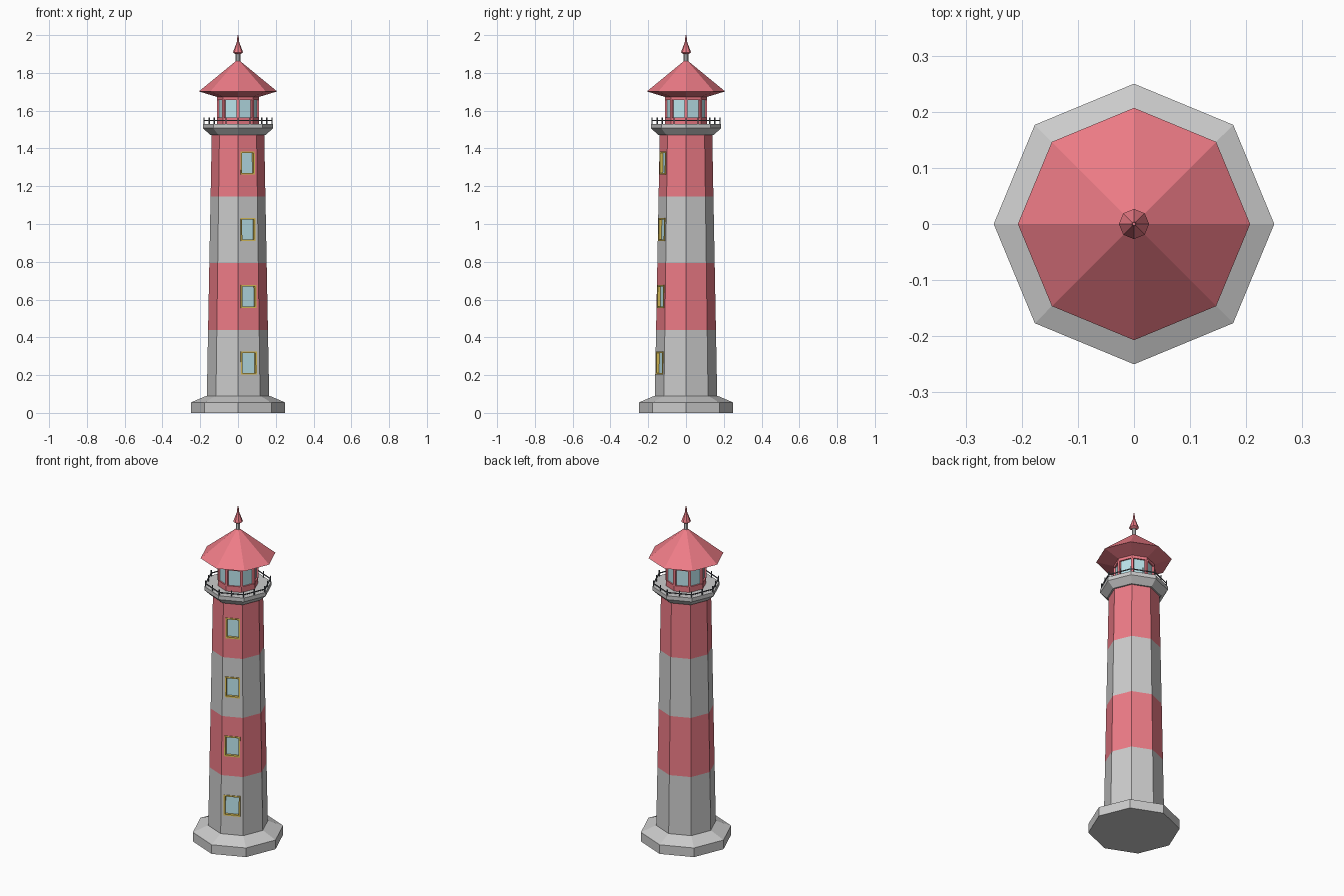
import bpy, bmesh
from math import cos, sin, pi, radians
from mathutils import Matrix, Vector

if "Cube" in bpy.data.objects:
    bpy.data.objects.remove(bpy.data.objects["Cube"])


def mat(name, rgb):
    m = bpy.data.materials.new(name)
    m.diffuse_color = (*rgb, 1)
    m.use_nodes = True
    m.node_tree.nodes["Principled BSDF"].inputs["Base Color"].default_value = m.diffuse_color
    return m


RED = mat("red", (0.85, 0.2, 0.24))
GLASS = mat("glass", (0.5, 0.78, 0.84))
GOLD = mat("gold", (0.75, 0.55, 0.1))
DARK = mat("dark_metal", (0.12, 0.13, 0.15))


def finish(bm, name, material=None):
    bmesh.ops.recalc_face_normals(bm, faces=bm.faces[:])
    me = bpy.data.meshes.new(name)
    bm.to_mesh(me)
    bm.free()
    ob = bpy.data.objects.new(name, me)
    bpy.context.collection.objects.link(ob)
    if material:
        me.materials.append(material)
    return ob


def lathe(name, profile, material=None, n=8, ring=False):
    """Octagonal solid from (radius, z) points; ring=True closes the profile as a hoop."""
    bm = bmesh.new()
    rings = [[bm.verts.new((r * cos(2 * pi * i / n), r * sin(2 * pi * i / n), z))
              for i in range(n)] for r, z in profile]
    pairs = list(zip(rings, rings[1:]))
    if ring:
        pairs.append((rings[-1], rings[0]))
    for a, b in pairs:
        for i in range(n):
            j = (i + 1) % n
            bm.faces.new((a[i], a[j], b[j], b[i]))
    if not ring:
        bm.faces.new(rings[0])
        bm.faces.new(rings[-1])
    bmesh.ops.remove_doubles(bm, verts=bm.verts[:], dist=1e-5)
    return finish(bm, name, material)


def boxes(name, items, material=None):
    """One object from (matrix, centre, size) boxes."""
    bm = bmesh.new()
    for m, c, s in items:
        bmesh.ops.create_cube(bm, size=1, matrix=m @ Matrix.Translation(c) @ Matrix.Diagonal((*s, 1)))
    return finish(bm, name, material)


def spin(deg):
    return Matrix.Rotation(radians(deg), 4, 'Z')


# Plinth
lathe("base_plinth", [(0.25, 0), (0.25, 0.055), (0.168, 0.09)])


# Tapered tower in four alternating bands
def radius(z):
    return 0.165 + (0.139 - 0.165) * (z - 0.09) / 1.38


levels = [0.085, 0.44, 0.793, 1.145, 1.475]
window_z = [0.263, 0.617, 0.97, 1.322]
for k, wz in enumerate(window_z):
    z0, z1 = levels[k], levels[k + 1]
    band = lathe(f"tower_band_{k + 1}", [(radius(z0), z0), (radius(z1), z1)], RED if k % 2 else None)

    # Recessed window: local x = outward, y = along the wall, z = up
    m = spin(-67.5) @ Matrix.Translation((radius(wz) * cos(pi / 8), 0, wz)) \
        @ Matrix.Rotation(-0.017, 4, 'Y')
    w, h, t = radius(wz) * 0.57, 0.122, 0.008
    cutter = boxes(f"window_cutter_{k + 1}", [(m, (0, 0, 0), (0.036, w - 0.002, h - 0.002))])
    cutter.hide_render = True
    cutter.hide_viewport = True
    mod = band.modifiers.new("window_hole", 'BOOLEAN')
    mod.operation = 'DIFFERENCE'
    mod.solver = 'EXACT'
    mod.object = cutter
    frame = []
    for s in (-1, 1):
        frame.append((m, (-0.006, s * (w - t) / 2, 0), (0.02, t, h)))
        frame.append((m, (-0.006, 0, s * (h - t) / 2), (0.02, w - 2 * t, t)))
    boxes(f"window_frame_{k + 1}", frame, GOLD)
    boxes(f"window_pane_{k + 1}", [(m, (-0.015, 0, 0), (0.006, w - t, h - t))], GLASS)

# Gallery deck
lathe("gallery_deck", [(0.148, 1.472), (0.185, 1.507), (0.185, 1.53)])

# Railing: posts at corners and edge middles, thin hoop between
posts = []
for i in range(16):
    r = 0.179 * (1 if i % 2 == 0 else cos(pi / 8))
    posts.append((spin(22.5 * i), (r, 0, 1.546), (0.005, 0.005, 0.038)))
boxes("gallery_posts", posts, DARK)
lathe("gallery_rail", [(0.177, 1.545), (0.182, 1.545), (0.182, 1.55), (0.177, 1.55)], DARK, ring=True)

# Lantern room
lathe("lantern_sill", [(0.112, 1.525), (0.112, 1.563)], RED)
lathe("lantern_glass", [(0.103, 1.56), (0.103, 1.66)], GLASS)
lathe("lantern_head", [(0.112, 1.656), (0.112, 1.685)], RED)
boxes("lantern_mullions", [(spin(45 * i), (0.103, 0, 1.61), (0.016, 0.015, 0.1)) for i in range(8)], RED)

# Roof with sloping soffit
lathe("roof", [(0.112, 1.673), (0.207, 1.702), (0.012, 1.862)], RED)

# Finial
lathe("finial_pole", [(0.012, 1.85), (0.012, 1.91)])
lathe("finial_cap", [(0.014, 1.9), (0.027, 1.908), (0.006, 1.965), (0.003, 2.0)], RED)
